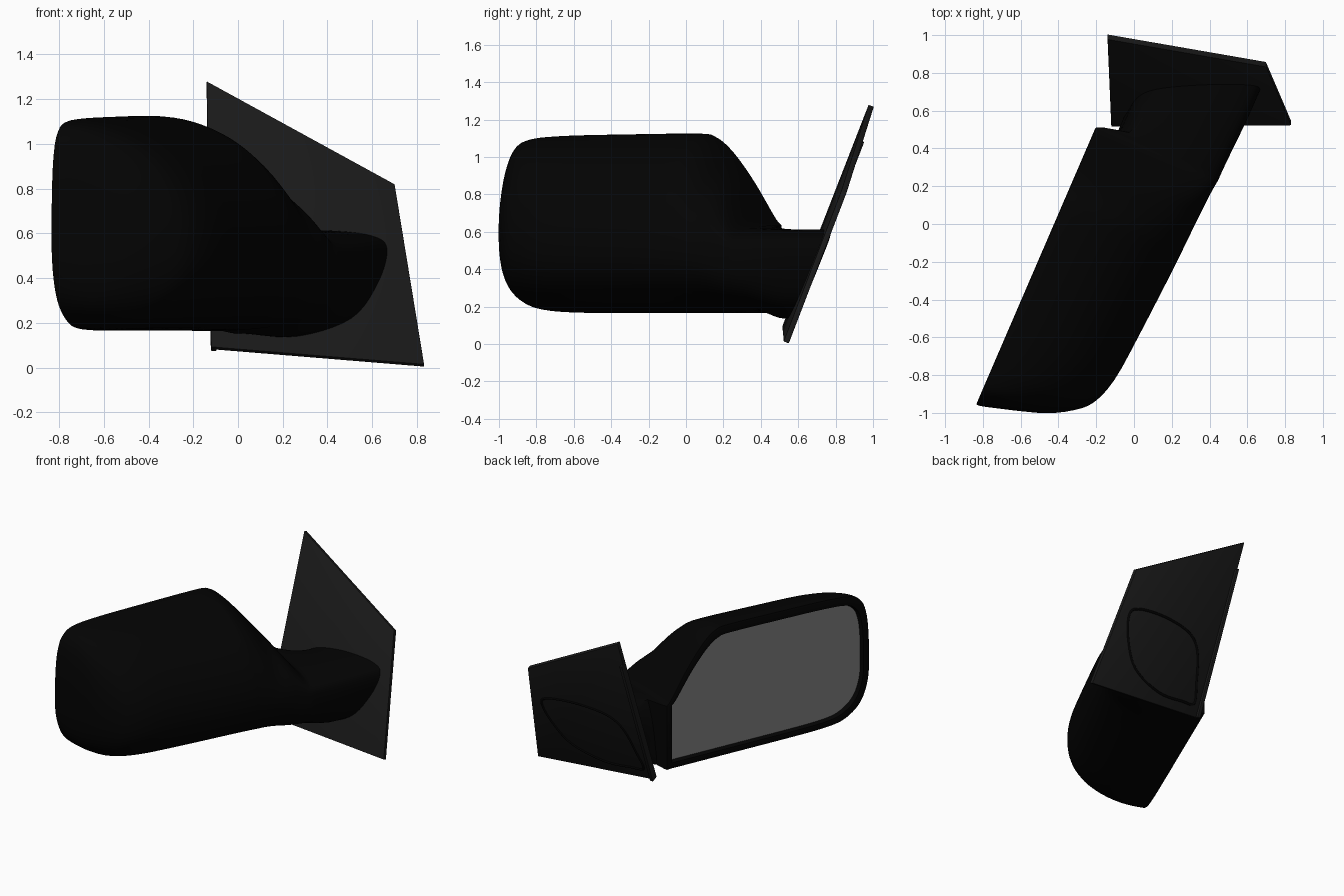
import bpy, bmesh, math
from mathutils import Vector

if "Cube" in bpy.data.objects:
    bpy.data.objects.remove(bpy.data.objects["Cube"])

D = Vector((0.396, 0.918, 0))    # along the housing, tip to plate
N = Vector((0.918, -0.396, 0))   # out of the back of the housing, away from the glass
BACK = -0.386                    # plane of the glass opening
END = 0.39                       # inner end of the housing


def pt(u, w, z):
    return D * u + N * w + Vector((0, 0, z))


def material(name, v):
    m = bpy.data.materials.new(name)
    m.diffuse_color = (v, v, v, 1)
    m.use_nodes = True
    m.node_tree.nodes["Principled BSDF"].inputs["Base Color"].default_value = m.diffuse_color
    return m


BLACK, DARK, GLASS = material("black", 0.001), material("dark", 0.01), material("glass", 0.2)


def finish(name, bm, mat, angle=35):
    bmesh.ops.recalc_face_normals(bm, faces=bm.faces)
    me = bpy.data.meshes.new(name)
    bm.to_mesh(me)
    bm.free()
    ob = bpy.data.objects.new(name, me)
    bpy.context.collection.objects.link(ob)
    me.materials.append(mat)
    bpy.ops.object.select_all(action='DESELECT')
    ob.select_set(True)
    bpy.context.view_layer.objects.active = ob
    bpy.ops.object.shade_smooth_by_angle(angle=math.radians(angle))
    return ob


def spline(pts, steps, closed=False):
    """Catmull-Rom through tuples of any length."""
    n, out = len(pts), []
    get = (lambda i: pts[i % n]) if closed else (lambda i: pts[max(0, min(n - 1, i))])
    for i in range(n if closed else n - 1):
        for s in range(steps):
            t = s / steps
            out.append(tuple(0.5 * (2*b + (c - a)*t + (2*a - 5*b + 4*c - d)*t*t + (3*b - a - 3*c + d)*t**3)
                             for a, b, c, d in zip(get(i-1), get(i), get(i+1), get(i+2))))
    return out if closed else out + [pts[-1]]


def bridge(bm, rows, closed):
    for a, b in zip(rows, rows[1:]):
        for i in range(len(a) if closed else len(a) - 1):
            j = (i + 1) % len(a)
            bm.faces.new((a[i], a[j], b[j], b[i]))


def smooth(t):
    t = max(0, min(1, t))
    return t * t * (3 - 2 * t)


# Housing: stations of (u, bottom, top, depth limit, height of the fullest point)
STATIONS = spline([
    (-1.208, .52, .72, -.37, .62), (-1.198, .44, .88, -.33, .62), (-1.175, .36, .99, -.25, .62),
    (-1.145, .30, 1.045, -.15, .61), (-1.10, .25, 1.082, -.02, .6), (-1.03, .205, 1.10, .10, .58),
    (-.95, .18, 1.108, .18, .56), (-.80, .168, 1.115, .232, .55), (-.54, .165, 1.12, .258, .54),
    (-.10, .165, 1.125, .288, .53), (0, .165, 1.11, .292, .52), (.08, .165, 1.055, .296, .51),
    (.16, .165, .965, .30, .5), (.24, .165, .855, .304, .49), (.30, .165, .76, .308, .48),
    (.36, .165, .665, .314, .48), (END, .163, .635, .318, .48)], 3)
SEG = 45


def section(u, zb, zt, wf, zm):
    k = smooth((u - 0.14) / 0.25)              # squarer where it meets the neck
    row = []
    for i in range(SEG + 1):
        a = math.pi * (i / SEG - 0.5)
        e = 2 / (1.95 + 1.15 * k if a > 0 else 2.4 + 0.5 * k)
        h = (zt - zm) if a > 0 else (zm - zb)
        row.append(pt(u, BACK + (wf - BACK) * max(0, math.cos(a)) ** e,
                      zm + h * math.copysign(abs(math.sin(a)) ** e, a)))
    return row


# Neck section (depth, height): up its rear side, over the top, down the front
NECK = spline([(-.265, .17), (-.265, .30), (-.25, .47), (-.20, .56), (-.10, .60), (.08, .612), (.26, .588),
               (.328, .53), (.315, .38), (.232, .22), (.03, .14), (-.166, .15)], 5, True)
LOOP = [NECK[-i] for i in range(len(NECK))]    # same order as the housing sections
PC, PZ, PX = 0.483, 0.39, 0.04                 # front plane of the plate: y = PC + PZ z + PX x


def plate_y(x, z):
    return PC + PZ * z + PX * x


def on_plate(w, z, off=0.0):
    return pt((PC + off + PZ * z + (PX * .918 + .396) * w) / (.918 - PX * .396), w, z)


bm = bmesh.new()
rows = [[bm.verts.new(p) for p in section(*s)] for s in STATIONS]
bridge(bm, rows, False)
bm.faces.new(rows[0])

# rim and recess of the glass opening
edge = [r[0].co.copy() for r in rows] + [r[-1].co.copy() for r in reversed(rows)]


def inset(amount, depth):
    out = []
    for p in edge:
        u, z = p.dot(D), p.z
        u = -.405 + (u + .405) * (1 - .06 * amount)
        z = .62 + (z - .62) * (1 - (.145 if z > .62 else .105) * amount)
        out.append(pt(u, BACK + depth, z))
    return out


rings = [[r[0] for r in rows] + [r[-1] for r in reversed(rows)]]
for amount, depth in ((.15, -.003), (.85, 0), (1, .035)):
    rings.append([bm.verts.new(p) for p in inset(amount, depth)])
bridge(bm, rings, True)

# neck grows out of the last housing section and ends on the sloping plate
last = rows[-1]
nb = len(LOOP) - SEG - 1
a, b = last[-1].co, last[0].co
loops = [last + [bm.verts.new(a.lerp(b, (i + 1) / (nb + 1))) for i in range(nb)]]
start = [v.co.copy() for v in loops[0]]
for t in (.06, .15, .3, .45, .6, .75, .9, 1):
    row = []
    for i, (p, (w, z)) in enumerate(zip(start, LOOP)):
        q = on_plate(w, z, 0.01)
        f = smooth(t * 1.2)
        if i > SEG or i < 6 or i > SEG - 8:    # rear side steps in quickly
            f = max(f, smooth(t / 0.18))
        pw = p.dot(N)
        u = END + (q.dot(D) - END) * t
        row.append(bm.verts.new(pt(u, pw + (w - pw) * f, p.z + (z - p.z) * smooth(t * 1.2))))
    loops.append(row)
bridge(bm, loops, True)
bm.faces.new(loops[-1])
finish("mirror_housing", bm, BLACK, 40)

bm = bmesh.new()
bm.faces.new([bm.verts.new(p) for p in inset(.99, .033)])
finish("mirror_glass", bm, GLASS)

# Mounting plate and the strip along its rear edge
OUT = Vector((-.03, 0.93, -0.363))


def slab(name, corners, lo, hi):
    bm = bmesh.new()
    rows = [[bm.verts.new(Vector((x, plate_y(x, z), z)) + OUT * o) for x, z in corners] for o in (lo, hi)]
    bridge(bm, rows, True)
    for r in rows:
        bm.faces.new(r)
    bmesh.ops.bevel(bm, geom=bm.edges[:], offset=0.003, segments=2, affect='EDGES', profile=0.5)
    return finish(name, bm, DARK)


A, B, C, E = (-.14, 1.28), (.70, .82), (.832, .014), (-.12, .092)
slab("mounting_plate", [A, B, C, E], 0, 0.03)
slab("edge_strip", [(-.137, 1.10), (-.115, 1.09), (-.095, .092), E], 0.025, 0.05)

# Seam of the neck showing on the back of the plate
cu = bpy.data.curves.new("neck_seam", 'CURVE')
cu.dimensions = '3D'
cu.bevel_depth = 0.009
cu.bevel_resolution = 2
sp = cu.splines.new('POLY')
sp.points.add(len(NECK) - 1)
for p, (w, z) in zip(sp.points, NECK):
    p.co = (*(on_plate(w, z) + OUT * 0.028), 1)
sp.use_cyclic_u = True
cu.materials.append(BLACK)
bpy.context.collection.objects.link(bpy.data.objects.new("neck_seam", cu))
